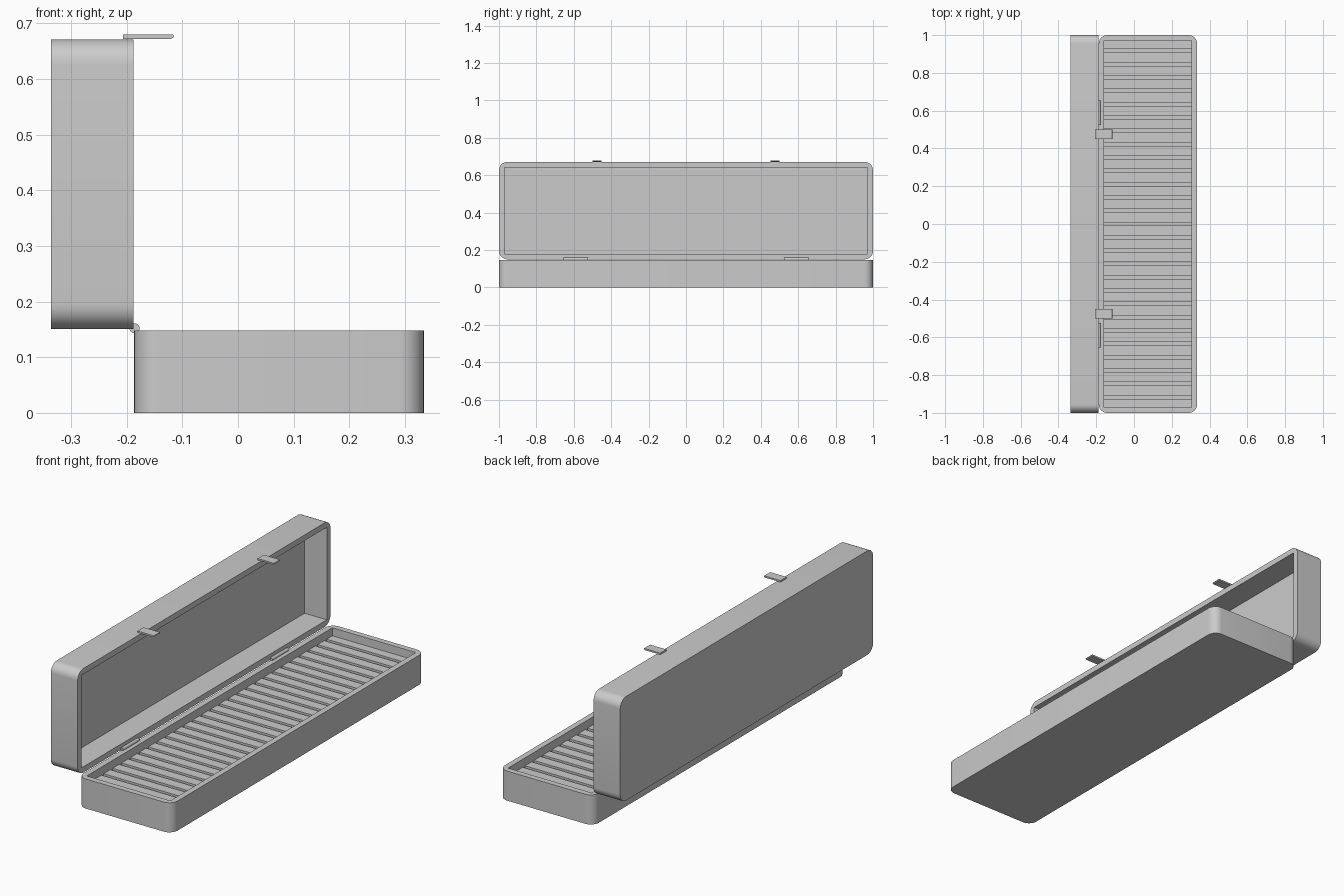
import bpy, bmesh
from math import radians, pi
from mathutils import Matrix

if "Cube" in bpy.data.objects:
    bpy.data.objects.remove(bpy.data.objects["Cube"])


def finish(name, bm, smooth=True):
    bmesh.ops.recalc_face_normals(bm, faces=bm.faces)
    mesh = bpy.data.meshes.new(name)
    bm.to_mesh(mesh)
    bm.free()
    ob = bpy.data.objects.new(name, mesh)
    bpy.context.collection.objects.link(ob)
    if smooth:
        bpy.context.view_layer.objects.active = ob
        ob.select_set(True)
        bpy.ops.object.shade_smooth_by_angle(angle=radians(30))
        ob.select_set(False)
    return ob


def add_box(bm, x, y, z):
    m = Matrix.LocRotScale(((x[0] + x[1]) / 2, (y[0] + y[1]) / 2, (z[0] + z[1]) / 2),
                           None, (x[1] - x[0], y[1] - y[0], z[1] - z[0]))
    return bmesh.ops.create_cube(bm, size=1, matrix=m)["verts"]


def shell(name, width, height, wall, floor, radius, matrix):
    """Open box with rounded outer corners and a square-cornered cavity."""
    bm = bmesh.new()
    w = width / 2
    add_box(bm, (-w, w), (-1, 1), (0, height))
    corners = [e for e in bm.edges if abs(e.verts[0].co.z - e.verts[1].co.z) > 0.01]
    bmesh.ops.bevel(bm, geom=corners, offset=radius, segments=8, profile=0.5, affect='EDGES')
    bm.transform(matrix)
    body = finish(name, bm)
    bm = bmesh.new()
    add_box(bm, (wall - w, w - wall), (wall - 1, 1 - wall), (floor, height + 0.1))
    bm.transform(matrix)
    cutter = finish(name + "_cutter", bm, False)
    mod = body.modifiers.new("cavity", 'BOOLEAN')
    mod.object, mod.solver = cutter, 'EXACT'
    bpy.context.view_layer.objects.active = body
    body.select_set(True)
    bpy.ops.object.modifier_apply(modifier="cavity")
    body.select_set(False)
    bpy.data.objects.remove(cutter)
    return body


# Tray lies flat; the lid is the same kind of shell turned to open towards +x
shell("tray", 0.521, 0.148, 0.029, 0.085, 0.045, Matrix.Translation((0.0738, 0, 0)))
shell("lid", 0.521, 0.148, 0.029, 0.025, 0.045,
      Matrix.Translation((-0.336, 0, 0.411)) @ Matrix.Rotation(pi / 2, 4, 'Y'))

# Row of slats across the tray
bm = bmesh.new()
pitch, count = 0.0705, 28
for i in range(count):
    y = (i - (count - 1) / 2) * pitch
    add_box(bm, (-0.159, 0.306), (max(y - 0.026, -0.971), min(y + 0.026, 0.971)), (0.08, 0.108))
finish("slats", bm, False)

# Hinge barrels and latch tabs, one pair each
latch_profile = [(-0.207, 0.672), (-0.120, 0.672), (-0.115, 0.676), (-0.117, 0.680), (-0.207, 0.680)]
for side, tag in ((-1, "front"), (1, "back")):
    bm = bmesh.new()
    bmesh.ops.create_cone(bm, cap_ends=True, segments=20, radius1=0.009, radius2=0.009, depth=0.13,
                          matrix=Matrix.Translation((-0.186, side * 0.59, 0.152)) @ Matrix.Rotation(pi / 2, 4, 'X'))
    finish("hinge_" + tag, bm)

    bm = bmesh.new()
    face = bm.faces.new([bm.verts.new((x, side * 0.475 - 0.024, z)) for x, z in latch_profile])
    ext = bmesh.ops.extrude_face_region(bm, geom=[face])["geom"]
    bmesh.ops.translate(bm, vec=(0, 0.048, 0), verts=[v for v in ext if isinstance(v, bmesh.types.BMVert)])
    finish("latch_" + tag, bm, False)
